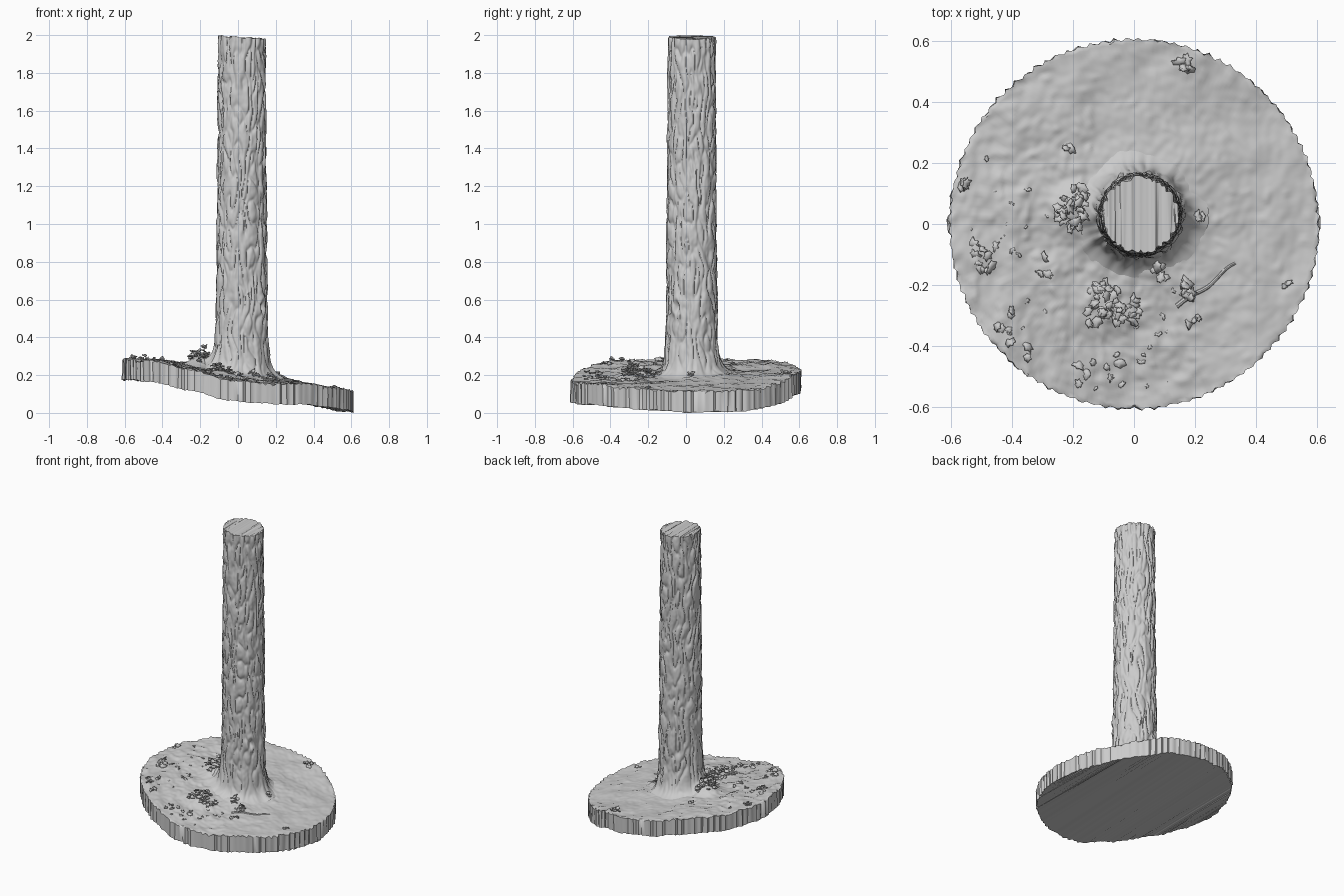
import bpy, bmesh, math, random
from mathutils import Vector, Matrix, noise

if "Cube" in bpy.data.objects:
    bpy.data.objects.remove(bpy.data.objects["Cube"])

random.seed(7)
N = 288                      # columns around the ground disc
CX, CY = 0.020, 0.030        # trunk centre

# leaf litter clumps: x, y, spread, leaf count, pile height
CLUMPS = [(-.20, .04, .055, 24, .18), (-.19, .09, .04, 9, .12), (-.10, -.27, .075, 28, .08),
          (-.02, -.29, .05, 12, .05), (.18, -.20, .045, 9, .03), (.07, -.16, .03, 5, .05),
          (-.50, -.10, .06, 9, .03), (-.45, -.32, .06, 6, .04), (-.40, -.42, .07, 8, .04),
          (-.10, -.50, .09, 9, .02), (.16, .52, .025, 5, .03), (-.22, .25, .012, 2, .02),
          (.20, .01, .03, 4, .03), (.19, -.31, .02, 3, .03), (.50, -.19, .015, 2, .015),
          (-.55, .15, .05, 4, .015), (-.30, -.14, .03, 3, .03)]


def interp(pts, x):
    x = min(max(x, pts[0][0]), pts[-1][0])
    for (x0, z0), (x1, z1) in zip(pts, pts[1:]):
        if x <= x1:
            t = (x - x0) / (x1 - x0)
            return z0 + (z1 - z0) * t


SLOPE = [(-.62, .285), (-.4, .270), (-.25, .245), (-.1, .211), (0, .195),
         (.2, .175), (.4, .148), (.62, .110)]
TILT = [(-.6, 0), (-.3, .03), (0, .05), (.2, .04), (.45, -.02), (.6, -.02)]


def slope(x, y):
    """Hillside falling from left to right, with a slight twist."""
    return interp(SLOPE, x) + interp(TILT, x) * y


def ground(x, y):
    """Hillside plus root mound, litter piles and soil relief."""
    d2 = (x - CX) ** 2 + (y - CY) ** 2
    z = slope(x, y) + .030 * math.exp(-d2 / .05) + .02 * math.exp(-d2 / .02)
    for cx, cy, s, n, h in CLUMPS:
        z += .25 * h * math.exp(-((x - cx) ** 2 + (y - cy) ** 2) / (s * s))
    rough = 1.1 if x + .5 * y < 0 else .7
    z += .010 * noise.noise((x * 7, y * 7, 1))
    z += rough * .007 * noise.noise((x * 14, y * 14, 4))
    z += rough * .012 * max(0, noise.noise((x * 24, y * 24, 6)) - .25)
    return z + rough * .004 * noise.noise((x * 36, y * 36, 9))


def finish(bm, name, angle=40):
    bmesh.ops.recalc_face_normals(bm, faces=bm.faces)
    me = bpy.data.meshes.new(name)
    bm.to_mesh(me)
    bm.free()
    ob = bpy.data.objects.new(name, me)
    bpy.context.collection.objects.link(ob)
    bpy.ops.object.select_all(action='DESELECT')
    ob.select_set(True)
    bpy.context.view_layer.objects.active = ob
    bpy.ops.object.shade_smooth_by_angle(angle=math.radians(angle))
    return ob


def bridge(bm, a, b):
    n = len(a)
    for i in range(n):
        j = (i + 1) % n
        bm.faces.new((a[i], a[j], b[j], b[i]))


def strip_cap(bm, ring):
    """Close a ring with straight strips running front to back."""
    n = len(ring)
    for i in range(n // 2):
        q = [ring[i], ring[i + 1], ring[n - i - 1], ring[(n - i) % n]]
        bm.faces.new(list(dict.fromkeys(q)))


# ground disc with a ragged saw-toothed rim and closed underside
bm = bmesh.new()
edge = [.603 + .004 * (i % 3) + random.uniform(-.003, .002) for i in range(N)]
RINGS = 75
prev = None
for k in range(RINGS + 1):
    f = .08 + .92 * k / RINGS
    ring = []
    for i in range(N):
        a = 2 * math.pi * i / N
        r = f * (.606 + (edge[i] - .606) * f ** 20)
        x, y = r * math.cos(a), r * math.sin(a)
        z = ground(x, y) + (random.uniform(-.008, .006) if k == RINGS else 0)
        ring.append(bm.verts.new((x, y, z)))
    if prev:
        bridge(bm, prev, ring)
    else:
        bm.faces.new(ring)
    prev = ring
low = []
for i, v in enumerate(prev):
    a = 2 * math.pi * i / N
    r = edge[i] + random.uniform(-.006, .004)
    x, y = r * math.cos(a), r * math.sin(a)
    z = slope(x, y) - .106 + .010 * noise.noise((x * 8, y * 8, 1)) + random.uniform(-.003, .003)
    low.append(bm.verts.new((x, y, z)))
drop = min(v.co.z for v in low)
for v in low:
    v.co.z -= drop
bridge(bm, prev, low)
strip_cap(bm, low)
finish(bm, "ground_disc", 45)


def furrow(n, k):
    """Rounded ridge with a soft valley where the noise crosses zero."""
    return math.tanh(math.sqrt(n * n + .002) * k)


# trunk: flared root collar, furrowed bark, one knot and a rough sawn top
bm = bmesh.new()
COLS, ROWS = 170, 300
prev = None
for k in range(ROWS + 1):
    t = k / ROWS
    ring = []
    for i in range(COLS):
        a = 2 * math.pi * i / COLS
        c, s = math.cos(a), math.sin(a)
        z0 = ground(CX + .2 * c, CY + .2 * s) - .005
        z1 = 1.985 - .008 * c + .009 * noise.noise((c * 6, s * 6, 2))
        z = z0 + (z1 - z0) * t
        # slow wander so the furrows weave
        w = .16 * noise.noise((c * 2, s * 2, z * 6))
        cw, sw = math.cos(a + w), math.sin(a + w)
        n1 = noise.noise((cw * 4.4, sw * 4.4, z * 8))
        n2 = noise.noise((cw * 6 + 5, sw * 6, z * 14))
        bark = .014 * furrow(n1, 4) + .004 * n2
        bark += .0015 * noise.noise((c * 10, s * 10, z * 40))
        h = z - z0
        flare = math.exp(-h / .07)
        foot = math.exp(-h / .018)
        r = .114 + .014 * (1 - z / 2) + bark * (1 - .6 * flare)
        r += .048 * flare * (1 + .2 * math.cos(3 * a + .6) + .1 * math.cos(7 * a))
        r += .035 * foot
        # branch scar: raised lip around a hollow
        da = (a - math.radians(325) + math.pi) % (2 * math.pi) - math.pi
        d = math.hypot(da * .13 / .022, (z - .56) / .045)
        r += .010 * math.exp(-(d - 1) ** 2 * 4) - .010 * math.exp(-d * d * 3)
        ring.append(bm.verts.new((CX + r * c, CY + r * s, z)))
    if prev:
        bridge(bm, prev, ring)
    prev = ring
top = max(v.co.z for v in prev)
for v in prev:
    v.co.z += 2.0 - top
strip_cap(bm, prev)
finish(bm, "tree_trunk", 65)

# crumpled leaf litter lying in clumps
bm = bmesh.new()


def leaf(x, y, lift, size):
    if math.hypot(x, y) > .58:
        return
    rot = Matrix.Rotation(random.uniform(0, 6.28), 3, 'Z') @ \
        Matrix.Rotation(random.uniform(-.7, .7), 3, 'X')
    base = Vector((x, y, ground(x, y) + lift))
    curl = random.uniform(-.5, .6)
    mid = bm.verts.new(base)
    ring = []
    for i in range(12):
        a = 2 * math.pi * i / 12
        r = size * (1 if i % 2 else .72) * random.uniform(.75, 1.15)
        p = Vector((r * math.cos(a), .7 * r * math.sin(a), 0))
        p.z = curl * r * math.cos(a) ** 2 + random.uniform(-.15, .25) * size
        ring.append(bm.verts.new(base + rot @ p))
    for i in range(12):
        bm.faces.new((mid, ring[i], ring[(i + 1) % 12]))


for cx, cy, s, n, h in CLUMPS:
    for _ in range(n):
        d = s * math.sqrt(random.random())
        a = random.uniform(0, 6.28)
        x, y = cx + d * math.cos(a), cy + d * math.sin(a)
        leaf(x, y, .002 + random.random() * .6 * h * (1 - d / (1.3 * s)),
             random.uniform(.014, .027))
# stray leaves, mostly on the front left half
for _ in range(30):
    a, r = random.uniform(2.6, 5.4), random.uniform(.25, .57)
    leaf(r * math.cos(a), r * math.sin(a), 0, random.uniform(.008, .015))
litter = finish(bm, "leaf_litter", 80)
mod = litter.modifiers.new("thickness", 'SOLIDIFY')
mod.thickness = .005

# fallen twig half sunk in the soil
bm = bmesh.new()
prev = None
for k in range(13):
    t = k / 12
    x = .14 + .20 * t + .006 * math.sin(5 * t)
    y = -.27 + .14 * t + .006 * math.sin(9 * t)
    z, r = ground(x, y) - .001, .009 - .004 * t
    ring = [bm.verts.new((x - .57 * r * math.cos(b), y + .82 * r * math.cos(b), z + r * math.sin(b)))
            for b in (math.pi * j / 4 for j in range(8))]
    if prev:
        bridge(bm, prev, ring)
    else:
        bm.faces.new(ring)
    prev = ring
bm.faces.new(prev)
finish(bm, "fallen_twig")
